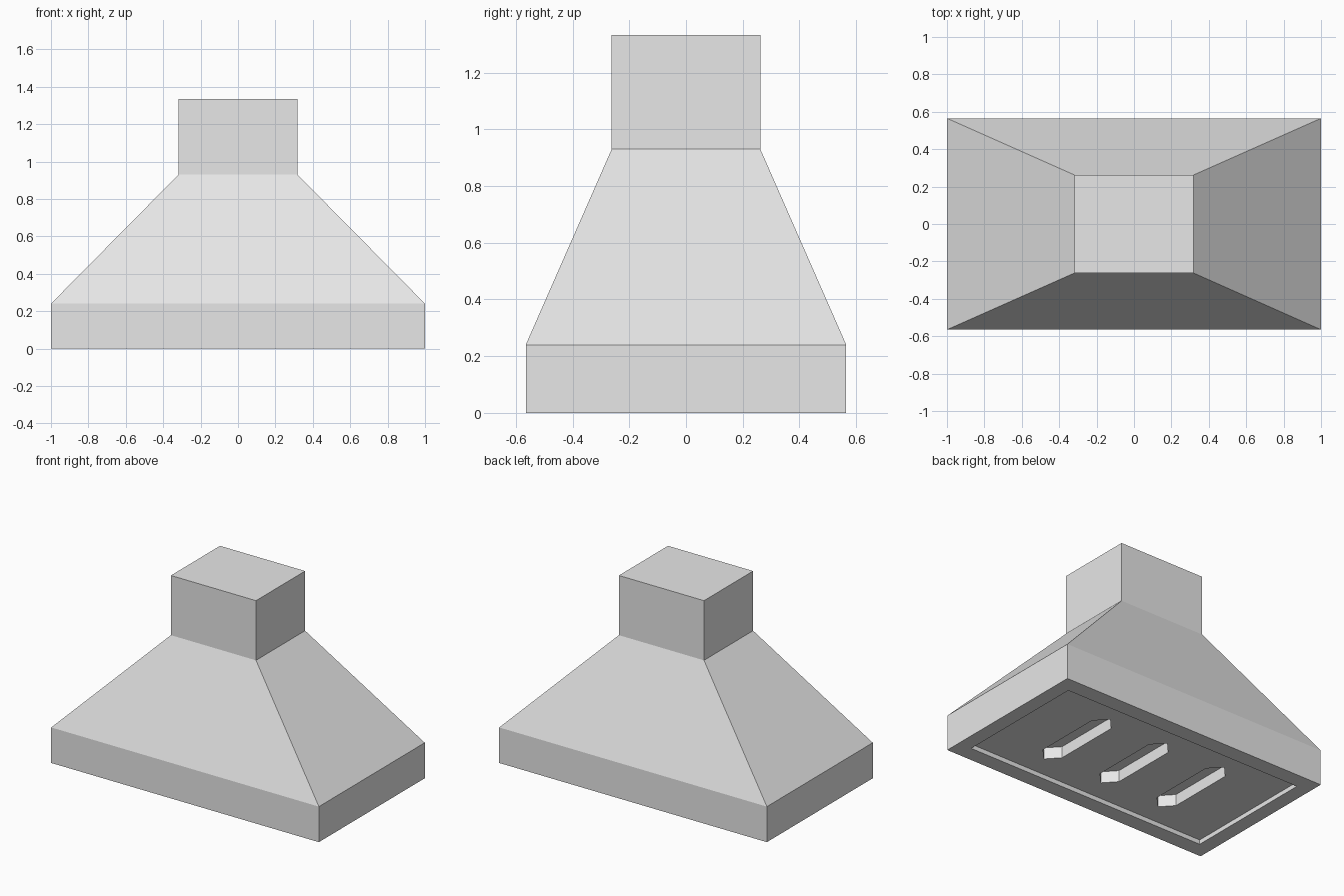
import bpy
import bmesh

cube = bpy.data.objects.get("Cube")
if cube:
    bpy.data.objects.remove(cube, do_unlink=True)

# Single brushed-metal grey
GREY = (0.8, 0.8, 0.8, 1.0)
metal = bpy.data.materials.new("light_grey_metal")
metal.use_nodes = True
metal.diffuse_color = GREY
metal.node_tree.nodes["Principled BSDF"].inputs["Base Color"].default_value = GREY


def rect(hx, hy):
    return [(-hx, -hy), (hx, -hy), (hx, hy), (-hx, hy)]


def loft(name, lower, upper, z0, z1, cap_bottom=True, cap_top=True):
    """Join two matching outlines at different heights."""
    bm = bmesh.new()
    a = [bm.verts.new((x, y, z0)) for x, y in lower]
    b = [bm.verts.new((x, y, z1)) for x, y in upper]
    n = len(a)
    for i in range(n):
        j = (i + 1) % n
        bm.faces.new((a[i], a[j], b[j], b[i]))
    if cap_bottom:
        bm.faces.new(a[::-1])
    if cap_top:
        bm.faces.new(b)
    mesh = bpy.data.meshes.new(name)
    bm.to_mesh(mesh)
    bm.free()
    mesh.materials.append(metal)
    obj = bpy.data.objects.new(name, mesh)
    bpy.context.scene.collection.objects.link(obj)
    return obj


def cut(target, cutter):
    """Subtract the cutter, bake the result and remove the cutter."""
    cutter.hide_render = True
    mod = target.modifiers.new("cut", 'BOOLEAN')
    mod.operation = 'DIFFERENCE'
    mod.solver = 'EXACT'
    mod.object = cutter
    bpy.context.view_layer.update()
    graph = bpy.context.evaluated_depsgraph_get()
    baked = bpy.data.meshes.new_from_object(target.evaluated_get(graph))
    target.modifiers.clear()
    target.data = baked
    bpy.data.objects.remove(cutter, do_unlink=True)


# Overall outlines
BASE = rect(1.0, 0.565)
NECK = rect(0.318, 0.262)
BASE_TOP, NECK_Z, TOP_Z = 0.24, 0.93, 1.333
PANEL_Z, SLOT_Z = 0.03, 0.107

# Base rim, sloping canopy and chimney
base = loft("base_rim", BASE, BASE, 0, BASE_TOP)
loft("canopy", BASE, NECK, BASE_TOP, NECK_Z, False, False)
loft("chimney", NECK, NECK, NECK_Z, TOP_Z, False, True)

# Shallow recess in the underside
panel = rect(0.902, 0.457)
cut(base, loft("recess_cutter", panel, panel, -0.1, PANEL_Z))

# Three slots with pointed ends
W, STRAIGHT, TIP = 0.075, 0.23, 0.312
for cx in (-0.45, 0, 0.45):
    slot = [(cx - W, -STRAIGHT), (cx, -TIP), (cx + W, -STRAIGHT),
            (cx + W, STRAIGHT), (cx, TIP), (cx - W, STRAIGHT)]
    cut(base, loft("slot_cutter", slot, slot, -0.05, SLOT_Z))
